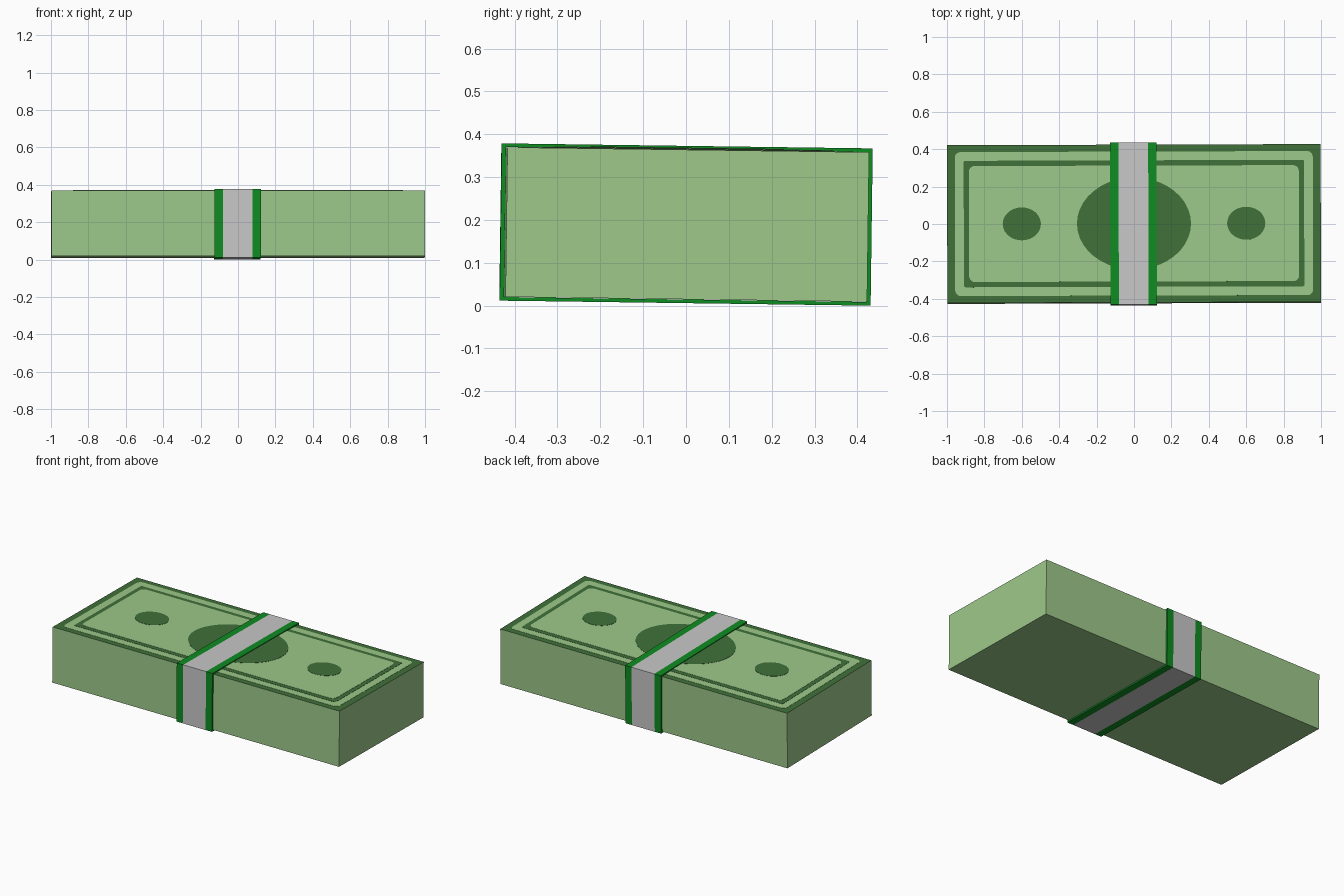
import bpy, bmesh, math
from mathutils import Matrix

if "Cube" in bpy.data.objects:
    bpy.data.objects.remove(bpy.data.objects["Cube"])

HX, HY, HZ = 0.9988, 0.422, 0.1745      # half sizes of the note stack
BY, BZ = 0.433, 0.1835                  # half sizes of the paper band
# the whole bundle lies very slightly tilted
POSE = (Matrix.Translation((0, 0, 0.1893)) @ Matrix.Rotation(-0.0135, 4, 'X')
        @ Matrix.Rotation(0.003, 4, 'Z'))


def material(name, rgb):
    m = bpy.data.materials.new(name)
    m.diffuse_color = (*rgb, 1)
    m.use_nodes = True
    m.node_tree.nodes["Principled BSDF"].inputs["Base Color"].default_value = m.diffuse_color
    return m


LIGHT = material("light green", (0.337, 0.584, 0.254))
DARK = material("dark green", (0.051, 0.162, 0.042))
BRIGHT = material("bright green", (0.0044, 0.262, 0.016))
GREY = material("light grey", (0.578, 0.578, 0.578))


def finish(name, bm, *mats):
    bmesh.ops.recalc_face_normals(bm, faces=bm.faces)
    bm.transform(POSE)
    me = bpy.data.meshes.new(name)
    bm.to_mesh(me)
    bm.free()
    for m in mats:
        me.materials.append(m)
    ob = bpy.data.objects.new(name, me)
    bpy.context.collection.objects.link(ob)
    return ob


def plate(name, points, level, mat):
    """Thin printed plate on top of the stack; level sets its height."""
    bm = bmesh.new()
    z0, z1 = HZ - 0.002, HZ + 0.0012 * level
    face = bm.faces.new([bm.verts.new((x, y, z0)) for x, y in points])
    ext = bmesh.ops.extrude_face_region(bm, geom=[face])
    verts = [g for g in ext["geom"] if isinstance(g, bmesh.types.BMVert)]
    bmesh.ops.translate(bm, verts=verts, vec=(0, 0, z1 - z0))
    finish(name, bm, mat)


def rounded(hx, hy, r, n=5):
    pts = []
    for q, (sx, sy) in enumerate([(1, 1), (-1, 1), (-1, -1), (1, -1)]):
        for i in range(n + 1):
            a = math.pi / 2 * (q + i / n)
            pts.append((sx * (hx - r) + r * math.cos(a), sy * (hy - r) + r * math.sin(a)))
    return pts


def oval(cx, rx, ry, n=40):
    return [(cx + rx * math.cos(2 * math.pi * i / n), ry * math.sin(2 * math.pi * i / n))
            for i in range(n)]


# stack of notes, with the dark border as its top face
bm = bmesh.new()
bmesh.ops.create_cube(bm, size=2, matrix=Matrix.Diagonal((HX, HY, HZ, 1)))
bm.normal_update()
for f in bm.faces:
    f.material_index = 1 if f.normal.z > 0.5 else 0
finish("note_stack", bm, LIGHT, DARK)

# printed design
plate("outer_panel", rounded(0.957, 0.385, 0.03), 1, LIGHT)
plate("frame_line", rounded(0.91, 0.338, 0.008), 2, DARK)
plate("inner_panel", rounded(0.882, 0.31, 0.03), 3, LIGHT)
plate("centre_oval", oval(0, 0.305, 0.246), 4, DARK)
for side, cx in (("left", -0.6), ("right", 0.6)):
    plate(side + "_oval", oval(cx, 0.102, 0.088), 4, DARK)

# paper band: square loop with grey middle and green edges
xs = [-0.127, -0.082, 0.077, 0.121]
corners = [(-1, -1), (1, -1), (1, 1), (-1, 1)]
bm = bmesh.new()
outer = [[bm.verts.new((x, a * BY, b * BZ)) for a, b in corners] for x in xs]
inner = [[bm.verts.new((x, a * (HY + 0.0005), b * (HZ + 0.0005))) for a, b in corners] for x in xs]
for k in range(4):
    j = (k + 1) % 4
    for s in range(3):
        for ring in (outer, inner):
            f = bm.faces.new((ring[s][k], ring[s][j], ring[s + 1][j], ring[s + 1][k]))
            f.material_index = 1 if s == 1 else 0
    for e in (0, 3):
        bm.faces.new((outer[e][k], outer[e][j], inner[e][j], inner[e][k]))
finish("paper_band", bm, BRIGHT, GREY)
